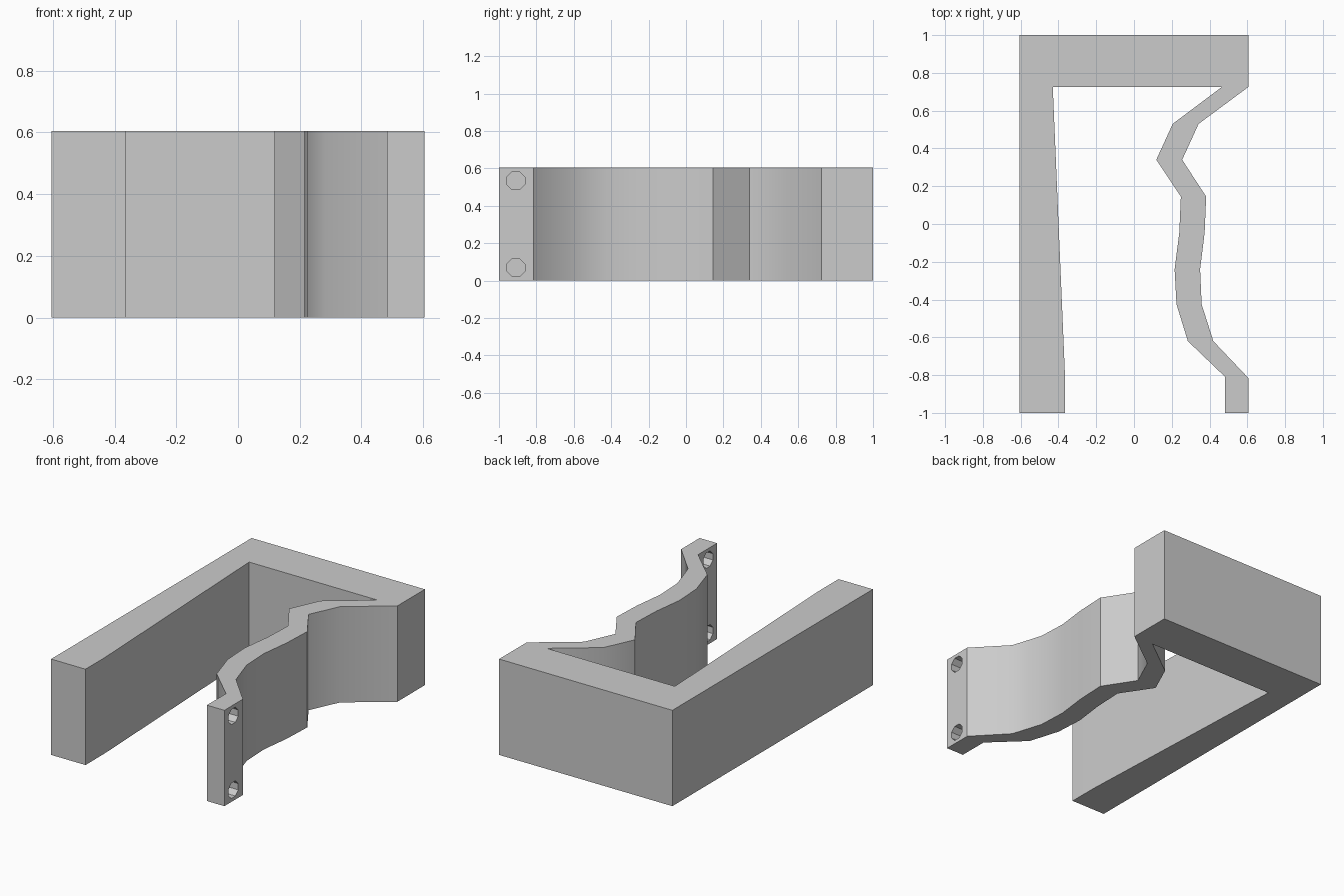
import bpy, bmesh, math

cube = bpy.data.objects.get("Cube")
if cube:
    bpy.data.objects.remove(cube, do_unlink=True)

HEIGHT = 0.605
HALF = 0.605

# Plain grey material
grey = bpy.data.materials.new("plain grey")
grey.use_nodes = True
color = (0.6, 0.6, 0.6, 1)
grey.diffuse_color = color
grey.node_tree.nodes["Principled BSDF"].inputs["Base Color"].default_value = color


def add_object(name, bm):
    bmesh.ops.recalc_face_normals(bm, faces=bm.faces)
    mesh = bpy.data.meshes.new(name)
    bm.to_mesh(mesh)
    bm.free()
    mesh.materials.append(grey)
    obj = bpy.data.objects.new(name, mesh)
    bpy.context.collection.objects.link(obj)
    return obj


# Bracket profile: tapered wall, thick back and wavy spring arm
wall = [(-HALF, 1), (-HALF, -1), (-0.365, -1), (-0.365, -0.81), (-0.43, 0.725)]
arm_inner = [(0.465, 0.725), (0.205, 0.53), (0.118, 0.34), (0.248, 0.145),
             (0.24, -0.045), (0.215, -0.24), (0.225, -0.425), (0.285, -0.62),
             (0.483, -0.81), (0.483, -1)]
arm_outer = [(HALF, -1), (HALF, -0.815), (0.42, -0.62), (0.358, -0.425),
             (0.35, -0.24), (0.374, -0.045), (0.382, 0.145), (0.255, 0.34),
             (0.342, 0.53), (HALF, 0.725), (HALF, 1)]

bm = bmesh.new()
base = bm.faces.new([bm.verts.new((x, y, 0)) for x, y in wall + arm_inner + arm_outer])
top = bmesh.ops.extrude_face_region(bm, geom=[base])["geom"]
bmesh.ops.translate(bm, vec=(0, 0, HEIGHT),
                    verts=[v for v in top if isinstance(v, bmesh.types.BMVert)])
bracket = add_object("bracket", bm)

# Screw holes through the end tab
bm = bmesh.new()
for z in (0.07, HEIGHT - 0.07):
    ring = [2 * math.pi * (i + 0.5) / 8 for i in range(8)]
    disc = bm.faces.new([bm.verts.new((0.4, -0.91 + 0.052 * math.cos(a),
                                       z + 0.052 * math.sin(a))) for a in ring])
    end = bmesh.ops.extrude_face_region(bm, geom=[disc])["geom"]
    bmesh.ops.translate(bm, vec=(0.3, 0, 0),
                        verts=[v for v in end if isinstance(v, bmesh.types.BMVert)])
cutter = add_object("hole_cutter", bm)

holes = bracket.modifiers.new("screw holes", 'BOOLEAN')
holes.operation = 'DIFFERENCE'
holes.solver = 'EXACT'
holes.object = cutter
bpy.ops.object.select_all(action='DESELECT')
bpy.context.view_layer.objects.active = bracket
bracket.select_set(True)
bpy.ops.object.modifier_apply(modifier=holes.name)
bpy.data.objects.remove(cutter, do_unlink=True)

# Soft shading along the gentle bends of the arm
bpy.ops.object.shade_smooth_by_angle(angle=math.radians(30))
